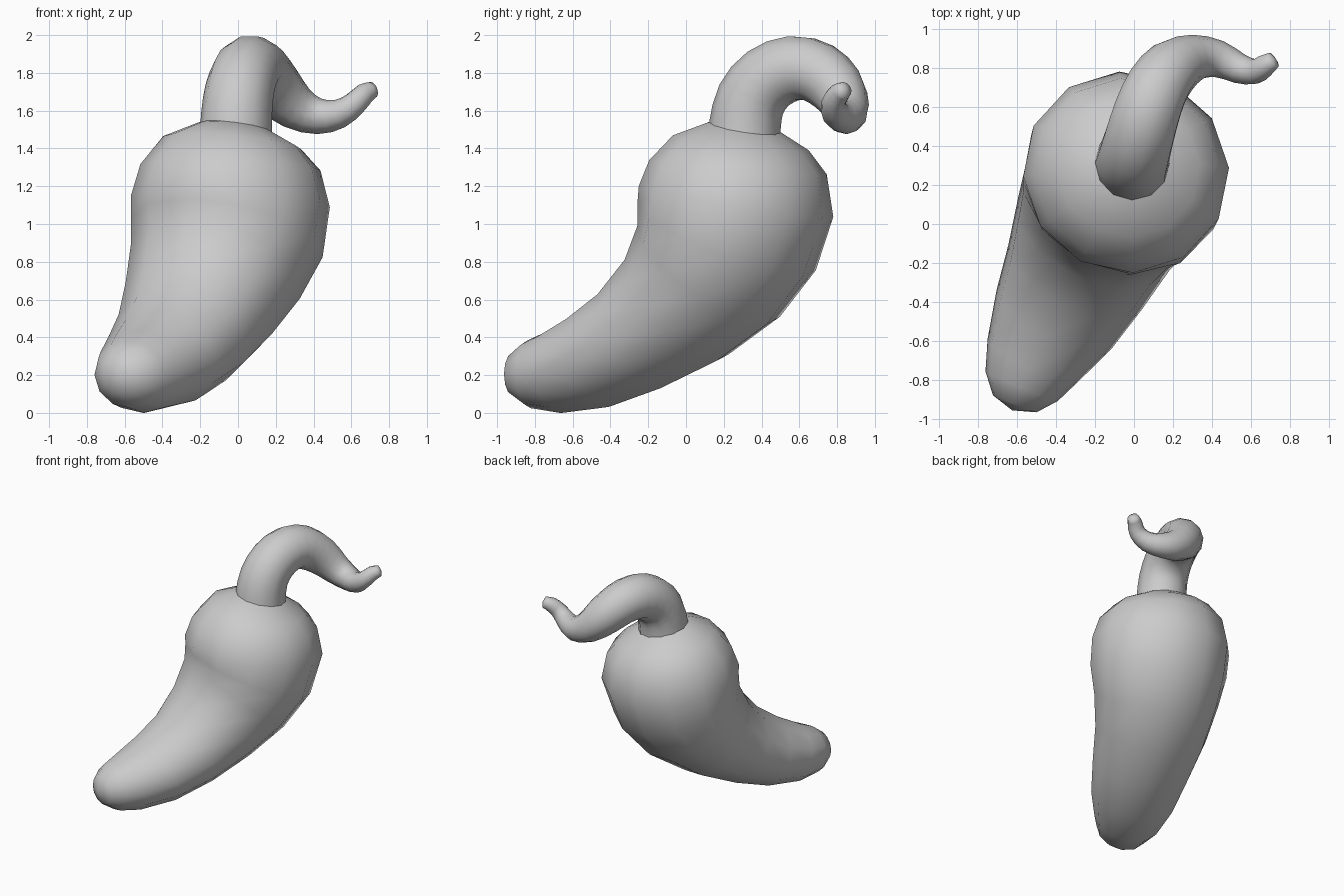
import bpy, bmesh, math
from mathutils import Vector

if "Cube" in bpy.data.objects:
    bpy.data.objects.remove(bpy.data.objects["Cube"])

SIDES = 12


def refine(rings):
    """Insert a Catmull-Rom midpoint between neighbouring rings."""
    out = []
    for i in range(len(rings) - 1):
        a, b, c, d = (rings[min(max(j, 0), len(rings) - 1)] for j in range(i - 1, i + 3))
        out += [b, tuple((9 * (q + r) - p - s) / 16 for p, q, r, s in zip(a, b, c, d))]
    return out + [rings[-1]]


def loft(name, rings, ref):
    """Smooth closed skin over rings (x, y, z, side radius, other radius)."""
    bm = bmesh.new()
    pts = [Vector(r[:3]) for r in rings]
    u = Vector(ref)
    loops = []
    for i, r in enumerate(rings):
        t = (pts[min(i + 1, len(pts) - 1)] - pts[max(i - 1, 0)]).normalized()
        u = (u - t * u.dot(t)).normalized()
        v = t.cross(u)
        angles = [2 * math.pi * k / SIDES for k in range(SIDES)]
        loops.append([bm.verts.new(pts[i] + u * r[3] * math.cos(a) + v * r[-1] * math.sin(a))
                      for a in angles])
    for a, b in zip(loops, loops[1:]):
        for k in range(SIDES):
            n = (k + 1) % SIDES
            bm.faces.new((a[k], a[n], b[n], b[k]))
    # Fan caps at both ends
    for loop, p, r, other in ((loops[0], pts[0], rings[0][3], pts[1]),
                              (loops[-1], pts[-1], rings[-1][3], pts[-2])):
        tip = bm.verts.new(p + (p - other).normalized() * r * 0.3)
        for k in range(SIDES):
            bm.faces.new((loop[k], loop[(k + 1) % SIDES], tip))
    bmesh.ops.recalc_face_normals(bm, faces=bm.faces)
    for f in bm.faces:
        f.smooth = True
    mesh = bpy.data.meshes.new(name)
    bm.to_mesh(mesh)
    bm.free()
    obj = bpy.data.objects.new(name, mesh)
    bpy.context.collection.objects.link(obj)
    return obj


# Pepper body: shoulder down to the curved, rounded tip
loft("pepper_body", [
    (-0.02, 0.30, 1.515, 0.19, 0.19),
    (-0.03, 0.29, 1.43, 0.37, 0.36),
    (-0.04, 0.275, 1.30, 0.48, 0.47),
    (-0.04, 0.265, 1.12, 0.53, 0.52),
    (-0.06, 0.215, 0.93, 0.525, 0.50),
    (-0.12, 0.12, 0.75, 0.48, 0.445),
    (-0.205, -0.05, 0.56, 0.43, 0.37),
    (-0.30, -0.27, 0.395, 0.38, 0.305),
    (-0.41, -0.49, 0.28, 0.33, 0.265),
    (-0.52, -0.70, 0.215, 0.255, 0.22),
    (-0.575, -0.83, 0.205, 0.20, 0.18),
    (-0.61, -0.92, 0.205, 0.12, 0.11),
], (0.89, -0.45, 0))

# Curling stem, sunk slightly into the shoulder
loft("stem", refine([
    (-0.01, 0.305, 1.40, 0.195),
    (-0.01, 0.312, 1.52, 0.19),
    (0.00, 0.345, 1.66, 0.185),
    (0.025, 0.435, 1.77, 0.18),
    (0.065, 0.57, 1.825, 0.175),
    (0.12, 0.70, 1.80, 0.165),
    (0.20, 0.80, 1.715, 0.15),
    (0.31, 0.85, 1.615, 0.12),
    (0.43, 0.845, 1.57, 0.095),
    (0.54, 0.795, 1.585, 0.077),
    (0.62, 0.78, 1.64, 0.064),
    (0.67, 0.81, 1.69, 0.057),
    (0.715, 0.84, 1.71, 0.043),
]), (1, 0, 0))
